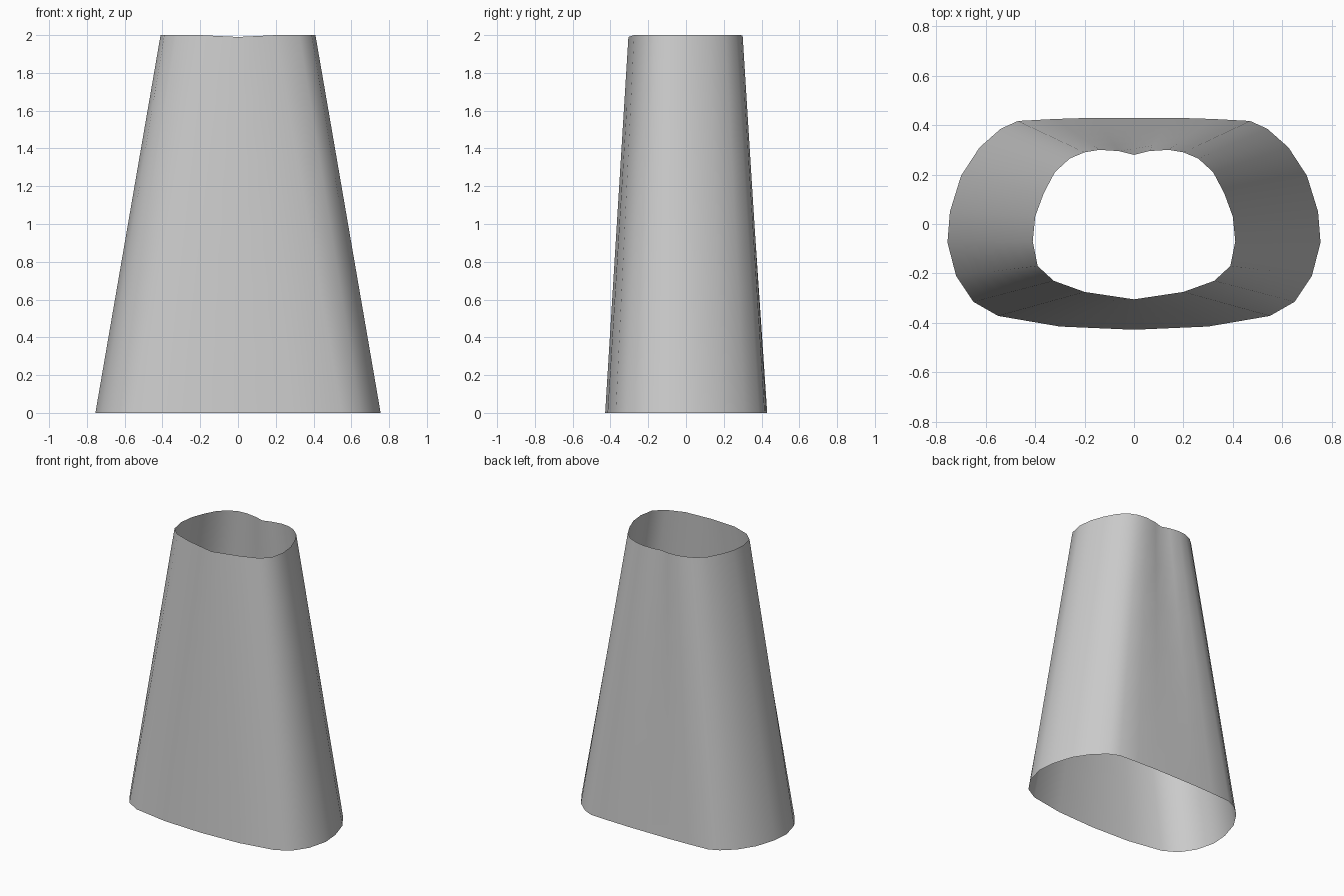
import bpy
import bmesh

cube = bpy.data.objects.get("Cube")
if cube:
    bpy.data.objects.remove(cube, do_unlink=True)

# Half outlines, from the middle of the back round the +x side to the middle of the front
TOP = [(0, .28), (.06, .295), (.14, .3), (.2, .29), (.26, .265), (.32, .21), (.365, .125),
       (.4, .03), (.41, -.07), (.39, -.17), (.325, -.23), (.2, -.275), (.1, -.29), (0, -.305)]
BOTTOM = [(0, .43), (.16, .43), (.32, .425), (.47, .417), (.54, .385), (.625, .31), (.7, .195),
          (.745, .05), (.755, -.075), (.72, -.21), (.65, -.315), (.55, -.372), (.3, -.415), (0, -.428)]
HEIGHT = 2.0
STEPS = 6


def full_loop(half):
    """Mirror a half outline across x = 0 into a closed loop."""
    return half + [(-x, y) for x, y in reversed(half[1:-1])]


# Open tapered sleeve, lofted from the wide hem to the narrow rim
bm = bmesh.new()
rings = []
for step in range(STEPS + 1):
    t = step / STEPS
    ring = []
    for (bx, by), (tx, ty) in zip(full_loop(BOTTOM), full_loop(TOP)):
        dip = 0.01 * t * max(0, 1 - abs(tx) / 0.2)  # rim sinks slightly at the middle
        ring.append(bm.verts.new((bx + (tx - bx) * t, by + (ty - by) * t, HEIGHT * t - dip)))
    rings.append(ring)
for low, high in zip(rings, rings[1:]):
    for i in range(len(low)):
        j = (i + 1) % len(low)
        bm.faces.new((low[j], low[i], high[i], high[j]))

mesh = bpy.data.meshes.new("tapered_sleeve")
bm.to_mesh(mesh)
bm.free()
sleeve = bpy.data.objects.new("tapered_sleeve", mesh)
bpy.context.collection.objects.link(sleeve)

# Plain light grey
grey = bpy.data.materials.new("light_grey")
grey.use_nodes = True
colour = (0.6, 0.6, 0.6, 1)
grey.diffuse_color = colour
grey.node_tree.nodes["Principled BSDF"].inputs["Base Color"].default_value = colour
mesh.materials.append(grey)

# Smooth shading
bpy.ops.object.select_all(action="DESELECT")
sleeve.select_set(True)
bpy.context.view_layer.objects.active = sleeve
bpy.ops.object.shade_smooth()
